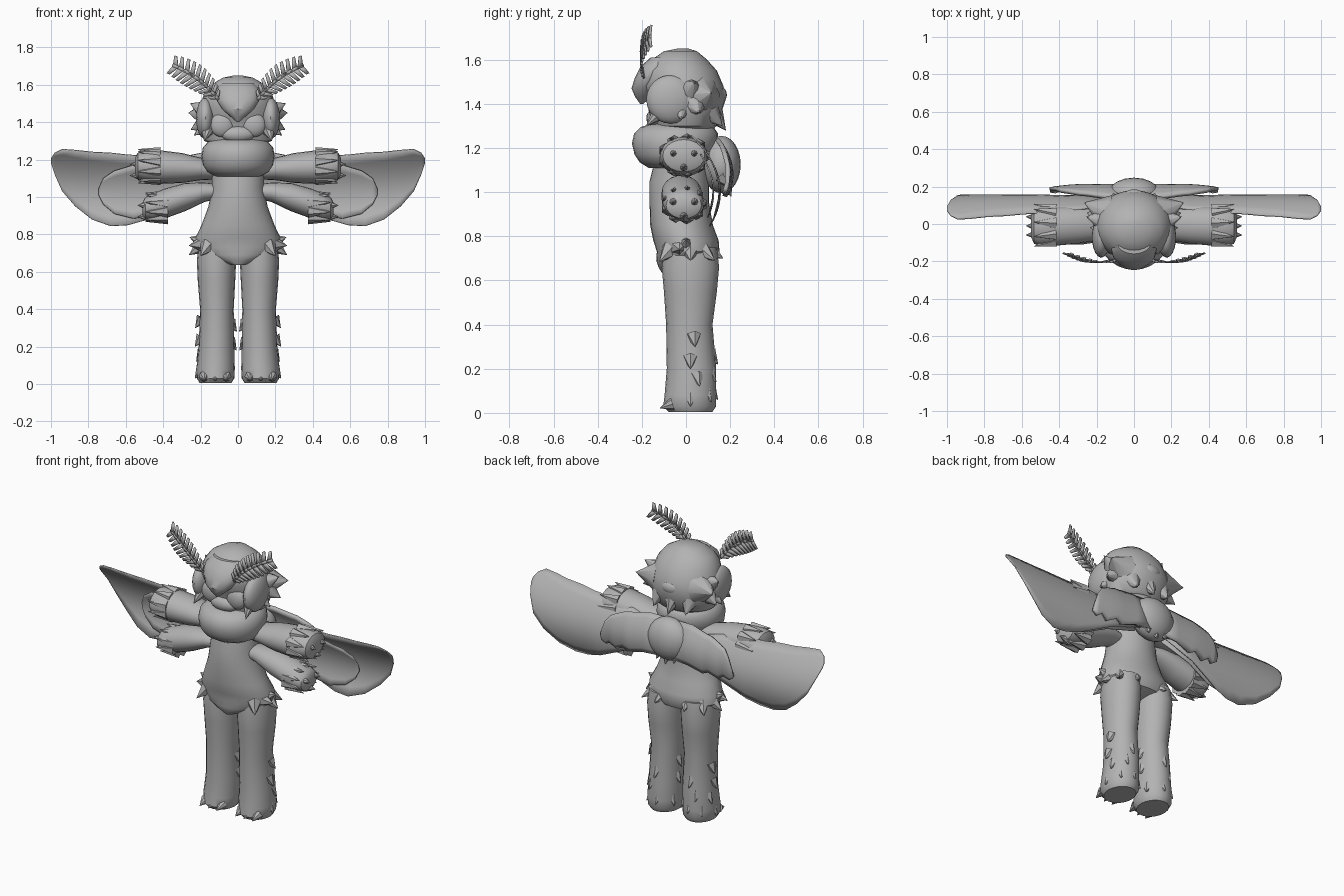
import bpy, bmesh, math
from mathutils import Vector, Matrix

grey = bpy.data.materials.new("soft grey")
grey.diffuse_color = (0.45, 0.45, 0.45, 1)


def finish(bm, name, mirror=False, thick=0, angle=40):
    if not thick:
        bmesh.ops.recalc_face_normals(bm, faces=bm.faces[:])
    me = bpy.data.meshes.new(name)
    bm.to_mesh(me)
    bm.free()
    me.materials.append(grey)
    me.shade_smooth()
    me.set_sharp_from_angle(angle=math.radians(angle))
    ob = bpy.data.objects.new(name, me)
    bpy.context.collection.objects.link(ob)
    if thick:
        m = ob.modifiers.new("thickness", 'SOLIDIFY')
        m.thickness = thick
        m.offset = 0
    if mirror:
        ob.modifiers.new("mirror", 'MIRROR').use_mirror_merge = False
    return ob


def loft(bm, rings, axis='z', n=20):
    """Rings are (position on axis, centre a, centre b, radius a, radius b)."""
    loops = []
    for t, ca, cb, ra, rb in rings:
        loop = []
        for i in range(n):
            a = 2 * math.pi * i / n
            p, q = ca + ra * math.cos(a), cb + rb * math.sin(a)
            loop.append(bm.verts.new((p, q, t) if axis == 'z' else (t, p, q)))
        loops.append(loop)
    for A, B in zip(loops, loops[1:]):
        for i in range(n):
            j = (i + 1) % n
            bm.faces.new((A[i], A[j], B[j], B[i]))
    bm.faces.new(loops[0])
    bm.faces.new(loops[-1])


def ball(bm, c, r):
    m = Matrix.Translation(c) @ Matrix.Diagonal((*r, 1))
    bmesh.ops.create_uvsphere(bm, u_segments=18, v_segments=12, radius=1, matrix=m)


def spike(bm, base, tip, r, n=6):
    b, t = Vector(base), Vector(tip)
    d = t - b
    rot = d.to_track_quat('Z', 'Y').to_matrix().to_4x4()
    bmesh.ops.create_cone(bm, cap_ends=True, segments=n, radius1=r, radius2=0.001,
                          depth=d.length, matrix=Matrix.Translation((b + t) / 2) @ rot)


def sheet(bm, cols, yfun, rows=8):
    """Thin curved surface; columns are (x, top z, bottom z)."""
    grid = []
    for x, top, bot in cols:
        zs = [top + (bot - top) * k / rows for k in range(rows + 1)]
        grid.append([bm.verts.new((x, yfun(x, z), z)) for z in zs])
    for A, B in zip(grid, grid[1:]):
        for k in range(rows):
            bm.faces.new((A[k], A[k + 1], B[k + 1], B[k]))


# Legs with fur tufts and toe claws
bm = bmesh.new()
loft(bm, [(.005, .12, .02, .085, .1), (.03, .12, .017, .1, .12), (.08, .12, .02, .103, .117),
          (.2, .115, .025, .095, .112), (.4, .113, .015, .09, .105), (.55, .115, .02, .1, .12),
          (.66, .115, .02, .105, .13), (.75, .11, .02, .1, .12)])
for z, a in [(.03, 0), (.05, 50), (.06, 95), (.12, 20), (.14, 70), (.2, 0), (.22, 90),
             (.3, 10), (.05, 150), (.18, 170), (.28, 175)]:
    c, s = math.cos(math.radians(a)), math.sin(math.radians(a))
    spike(bm, (.118 + .075 * c, .02 + .085 * s, z + .05), (.118 + .112 * c, .02 + .125 * s, z), .035)
finish(bm, "legs", True)
bm = bmesh.new()
for x in (.065, .122, .18):
    spike(bm, (x, -.06, .04), (x, -.118, .022), .03, 8)
finish(bm, "toe_claws", True)

# Body with hip tufts
bm = bmesh.new()
loft(bm, [(.635, 0, -.08, .03, .03), (.66, 0, -.035, .11, .09), (.69, 0, 0, .19, .135),
          (.73, 0, .01, .23, .142), (.78, 0, 0, .228, .148), (.85, 0, -.02, .195, .142),
          (.95, 0, -.03, .158, .135), (1.05, 0, -.03, .14, .135), (1.15, 0, -.02, .14, .12),
          (1.25, 0, -.02, .12, .11)], n=28)
finish(bm, "body")
bm = bmesh.new()
for b, t in [((.19, .02, .74), (.262, .02, .69)), ((.19, 0, .76), (.258, 0, .785)),
             ((.19, -.03, .75), (.262, -.03, .74)), ((.16, .07, .74), (.215, .13, .69)),
             ((.08, .1, .74), (.1, .168, .7)), ((.16, -.07, .74), (.2, -.12, .685))]:
    spike(bm, b, t, .045)
finish(bm, "hip_tufts", True)

# Neck ruff
bm = bmesh.new()
loft(bm, [(1.11, 0, -.06, .12, .11), (1.135, 0, -.06, .165, .15), (1.17, 0, -.055, .188, .178),
          (1.22, 0, -.05, .195, .195), (1.265, 0, -.045, .188, .19), (1.295, 0, -.04, .16, .165),
          (1.31, 0, -.03, .11, .12)], n=28)
finish(bm, "neck_ruff")

# Head: rings from half width, front y and back y
bm = bmesh.new()
loft(bm, [(z, 0, (f + b) / 2, w, (b - f) / 2) for z, w, f, b in [
    (1.65, .02, -.04, .01), (1.638, .08, -.1, .05), (1.6, .145, -.155, .095),
    (1.55, .183, -.188, .14), (1.48, .203, -.2, .17), (1.42, .21, -.165, .18),
    (1.36, .205, -.15, .16), (1.3, .18, -.14, .14), (1.27, .11, -.1, .1)]], n=28)
finish(bm, "head")

# Pointed fringe over the forehead
bm = bmesh.new()
loft(bm, [(1.4, 0, -.2, .006, .008), (1.43, 0, -.195, .04, .035), (1.47, 0, -.185, .085, .062),
          (1.52, 0, -.165, .115, .066), (1.57, 0, -.135, .12, .07), (1.61, 0, -.1, .09, .06)], n=16)
finish(bm, "fringe")

# Side hair and tufts of the head
bm = bmesh.new()
ball(bm, (.175, -.07, 1.42), (.05, .11, .11))
for b, t, r in [((.15, .07, 1.44), (.265, .115, 1.45), .09), ((.17, .04, 1.4), (.252, .06, 1.36), .06),
                ((.16, -.02, 1.38), (.235, -.02, 1.33), .05), ((.17, .02, 1.46), (.255, .04, 1.5), .06),
                ((.16, -.11, 1.37), (.18, -.18, 1.3), .045), ((.1, .1, 1.37), (.11, .165, 1.3), .06)]:
    spike(bm, b, t, r, 8)
finish(bm, "side_hair", True)
bm = bmesh.new()
spike(bm, (0, .09, 1.4), (0, .18, 1.28), .08, 8)
ball(bm, (0, .15, 1.44), (.06, .035, .04))
finish(bm, "back_hair")

# Eyes and muzzle
bm = bmesh.new()
ball(bm, (.085, -.135, 1.385), (.065, .035, .065))
finish(bm, "eyes", True)
bm = bmesh.new()
ball(bm, (0, -.135, 1.335), (.09, .045, .045))
finish(bm, "muzzle")

# Feathered antennae: curved spine with paired leaflets
bm = bmesh.new()
P = [Vector((.105, -.19, 1.52)), Vector((.19, -.23, 1.64)), Vector((.35, -.16, 1.705))]


def spine(t):
    return P[0] * (1 - t) ** 2 + P[1] * 2 * t * (1 - t) + P[2] * t * t


N = 10
for i in range(N):
    t = i / N
    a, b = spine(t), spine(t + 1 / N)
    tan = (b - a).normalized()
    nor = Vector((-tan.z, 0, tan.x)).normalized()
    w = .02 + .05 * math.sin(math.pi * min(1, .1 + t * .75))
    k = nor * .008
    bm.faces.new([bm.verts.new(p) for p in (a - k, b - k, b + k, a + k)])
    for s in (-1, 1):
        tip = a + nor * s * w + tan * .04
        pts = (a, b - tan * .004, tip + tan * .008, tip - tan * .008)
        bm.faces.new([bm.verts.new(p) for p in (pts if s > 0 else pts[::-1])])
finish(bm, "antennae", True, .008)

# Two pairs of arms with fur cuffs and claws
arms = {
    "upper_arms": [(.1, 0, 1.14, .06, .045), (.2, 0, 1.15, .088, .06), (.3, -.005, 1.155, .1, .08),
                   (.42, -.01, 1.16, .106, .09), (.5, -.01, 1.165, .108, .085),
                   (.535, -.01, 1.165, .095, .073), (.55, -.01, 1.165, .06, .045)],
    "lower_arms": [(.09, -.02, 1.03, .05, .035), (.18, -.02, 1.025, .075, .052),
                   (.28, -.02, 1.0, .09, .075), (.39, -.015, .965, .095, .08),
                   (.46, -.01, .945, .092, .072), (.495, -.01, .94, .08, .06),
                   (.51, -.01, .937, .05, .035)]}
for name, rings in arms.items():
    bm = bmesh.new()
    loft(bm, rings, 'x')
    x, y, z, ry, rz = rings[4]
    for i in range(9):
        c, s = math.cos(i * .698), math.sin(i * .698)
        spike(bm, (x - .08, y + ry * .8 * c, z + rz * .8 * s),
              (x + .035, y + ry * 1.08 * c, z + rz * 1.08 * s), .035)
    finish(bm, name, True)
    bm = bmesh.new()
    for dy, dz in [(-.045, .01), (.045, .01), (0, -.05)]:
        spike(bm, (x + .01, y + dy, z + dz), (x + .078, y + dy * 1.1, z + dz), .032, 8)
    finish(bm, name.replace("arms", "hand_claws"), True)


# Wings: broad outer sheet, smaller front sheet, furry cover at the back
def wing_y(x, z):
    return .155 - 2 * (z - 1) ** 2


bm = bmesh.new()
sheet(bm, [(.08, 1.15, 1.05), (.3, 1.2, .97), (.5, 1.22, .875), (.59, 1.225, .85), (.68, 1.235, .845),
           (.78, 1.24, .88), (.87, 1.25, .95), (.94, 1.255, 1.03), (.98, 1.235, 1.12),
           (1.0, 1.205, 1.18)], wing_y)
finish(bm, "wings", True, .006)
bm = bmesh.new()
sheet(bm, [(.1, 1.13, 1.03), (.3, 1.17, .97), (.45, 1.18, .9), (.56, 1.17, .885), (.66, 1.14, .91),
           (.72, 1.1, .96), (.745, 1.045, 1.01)], lambda x, z: wing_y(x, z) - .03)
finish(bm, "inner_wings", True, .006)
bm = bmesh.new()
sheet(bm, [(.03, 1.24, 1.03), (.15, 1.24, 1.02), (.25, 1.22, .99), (.29, 1.215, 1.01), (.35, 1.19, .98),
           (.39, 1.17, 1.01), (.42, 1.13, .99), (.45, 1.05, 1.01)],
      lambda x, z: .205 - 2.5 * (z - 1.08) ** 2 - .1 * max(0, x - .3))
finish(bm, "wing_covers", True, .02)

# Fluffy back pad between the wings
bm = bmesh.new()
ball(bm, (0, .16, 1.125), (.14, .088, .13))
for x in (-.1, -.05, 0, .05, .1):
    spike(bm, (x, .17, 1.07), (x * 1.2, .205, .98 + abs(x) * .4), .045)
finish(bm, "back_fluff")
